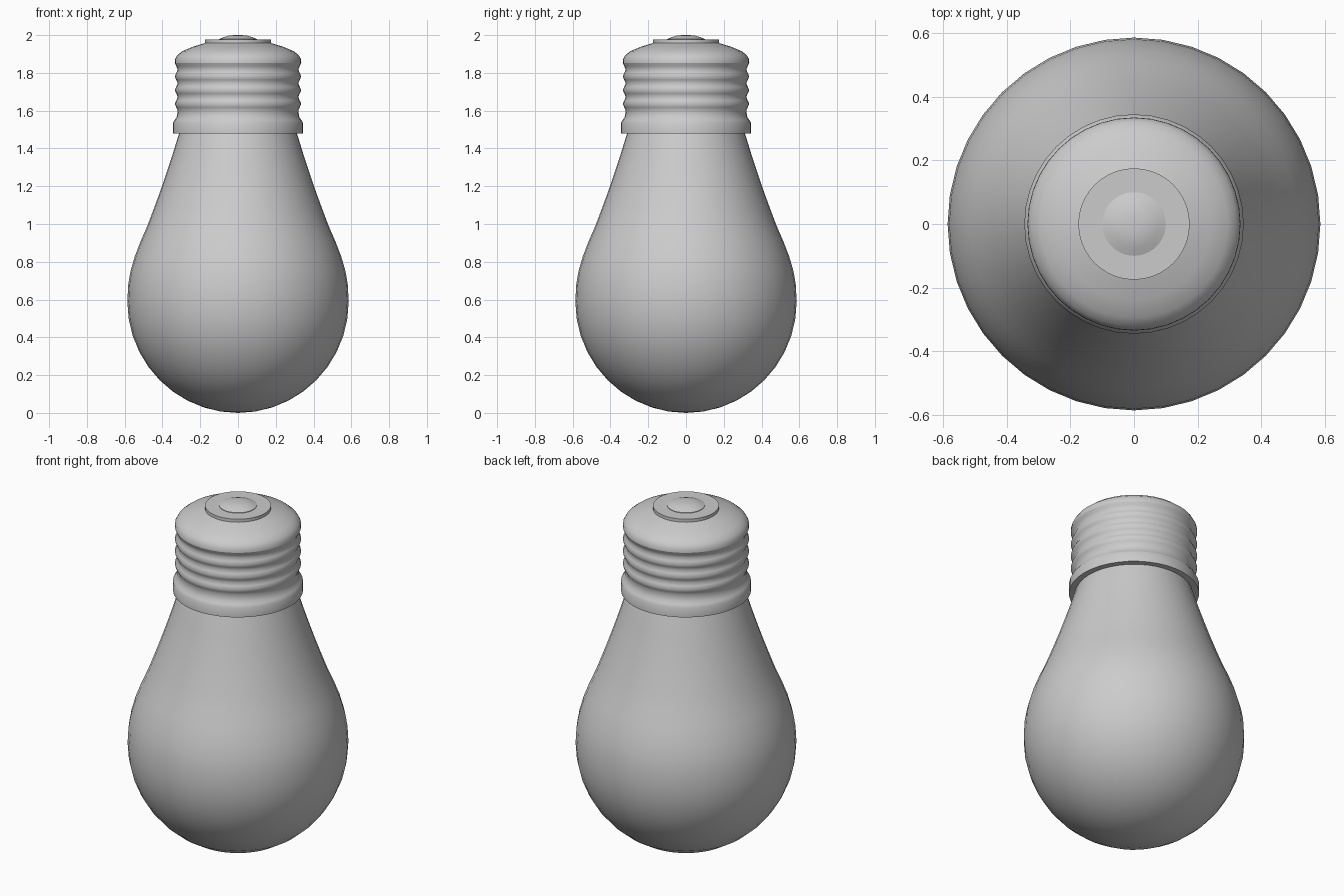
import bpy, bmesh, math

if "Cube" in bpy.data.objects:
    bpy.data.objects.remove(bpy.data.objects["Cube"])

SEGMENTS = 40


def lathe(name, profile, angle):
    """Revolve (radius, z) points, listed bottom to top, about the z axis."""
    bm = bmesh.new()
    verts = [bm.verts.new((r, 0, z)) for r, z in profile]
    edges = [bm.edges.new(pair) for pair in zip(verts, verts[1:])]
    bmesh.ops.spin(bm, geom=verts + edges, axis=(0, 0, 1), cent=(0, 0, 0),
                   angle=math.tau, steps=SEGMENTS, use_merge=False)
    bmesh.ops.remove_doubles(bm, verts=bm.verts, dist=1e-4)
    bmesh.ops.recalc_face_normals(bm, faces=bm.faces)
    mesh = bpy.data.meshes.new(name)
    bm.to_mesh(mesh)
    bm.free()
    obj = bpy.data.objects.new(name, mesh)
    bpy.context.collection.objects.link(obj)
    bpy.ops.object.select_all(action='DESELECT')
    obj.select_set(True)
    bpy.context.view_layer.objects.active = obj
    bpy.ops.object.shade_smooth_by_angle(angle=math.radians(angle))
    return obj


# Glass bulb: round lower bowl, then a tapering neck
R = 0.586
bowl = [(R * math.sin(math.radians(a)), 0.59 - 0.59 * math.cos(math.radians(a)))
        for a in range(0, 91, 9)]
neck = [(0.581, 0.68), (0.569, 0.75), (0.546, 0.83), (0.515, 0.91), (0.480, 0.99),
        (0.446, 1.08), (0.413, 1.17), (0.382, 1.26), (0.349, 1.36),
        (0.312, 1.48), (0.305, 1.50)]
lathe("glass_bulb", bowl + neck, 40)

# Screw base: collar, rippled thread, rounded shoulder
collar = [(0.305, 1.48), (0.345, 1.48), (0.345, 1.535), (0.336, 1.55), (0.325, 1.565)]
thread = []
for i in range(4):
    z = 1.60 + i * 0.0725
    thread += [(0.319, z), (0.327, z + 0.018), (0.335, z + 0.036), (0.327, z + 0.054)]
shoulder = [(0.335, 1.853), (0.334, 1.872), (0.322, 1.893), (0.295, 1.915),
            (0.24, 1.938), (0.175, 1.958)]
plate = [(0.175, 1.976), (0.0, 1.976)]
# The collar's base and the contact plate keep crisp rims
lathe("screw_base", collar + thread[:-1] + shoulder + plate, 60)

# Contact button on the tip
lathe("contact_button", [(0.10, 1.972), (0.10, 1.979), (0.075, 1.989), (0.05, 1.997),
                         (0.025, 1.9995), (0.0, 2.0)], 40)
